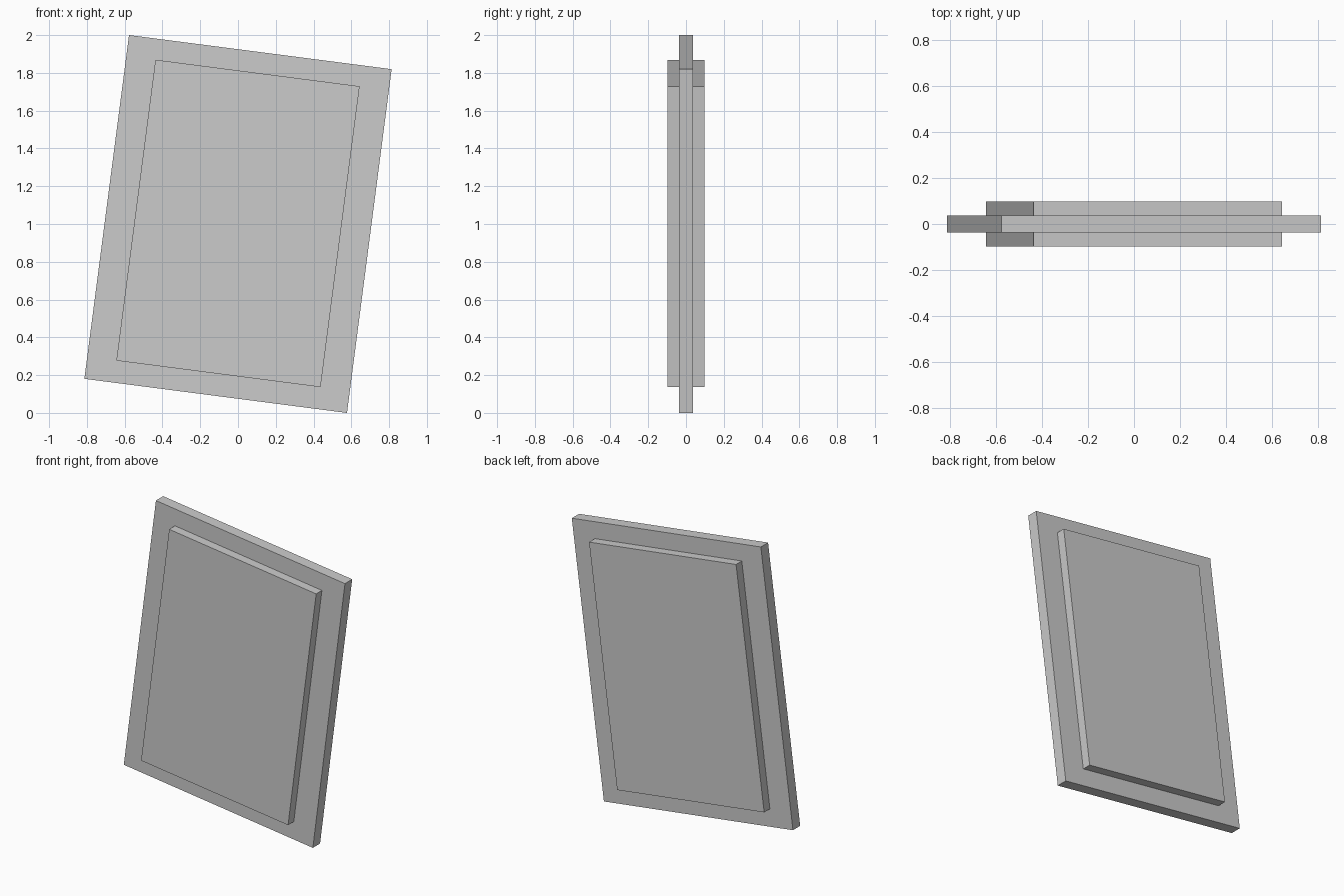
import bpy
import math

if "Cube" in bpy.data.objects:
    bpy.data.objects.remove(bpy.data.objects["Cube"])

TILT = math.radians(7.4)  # whole board leans to the right, seen from the front


def slab(name, width, depth, height):
    bpy.ops.mesh.primitive_cube_add(size=1, location=(0, 0, 1.0), rotation=(0, TILT, 0))
    obj = bpy.context.object
    obj.name = name
    obj.scale = (width, depth, height)
    return obj


# Thin outer board
slab("border_board", 1.402, 0.076, 1.835)

# Thicker inner panel, raised on both the front and the back
panel = slab("raised_panel", 1.09, 0.197, 1.606)
panel.location.z = 1.003
